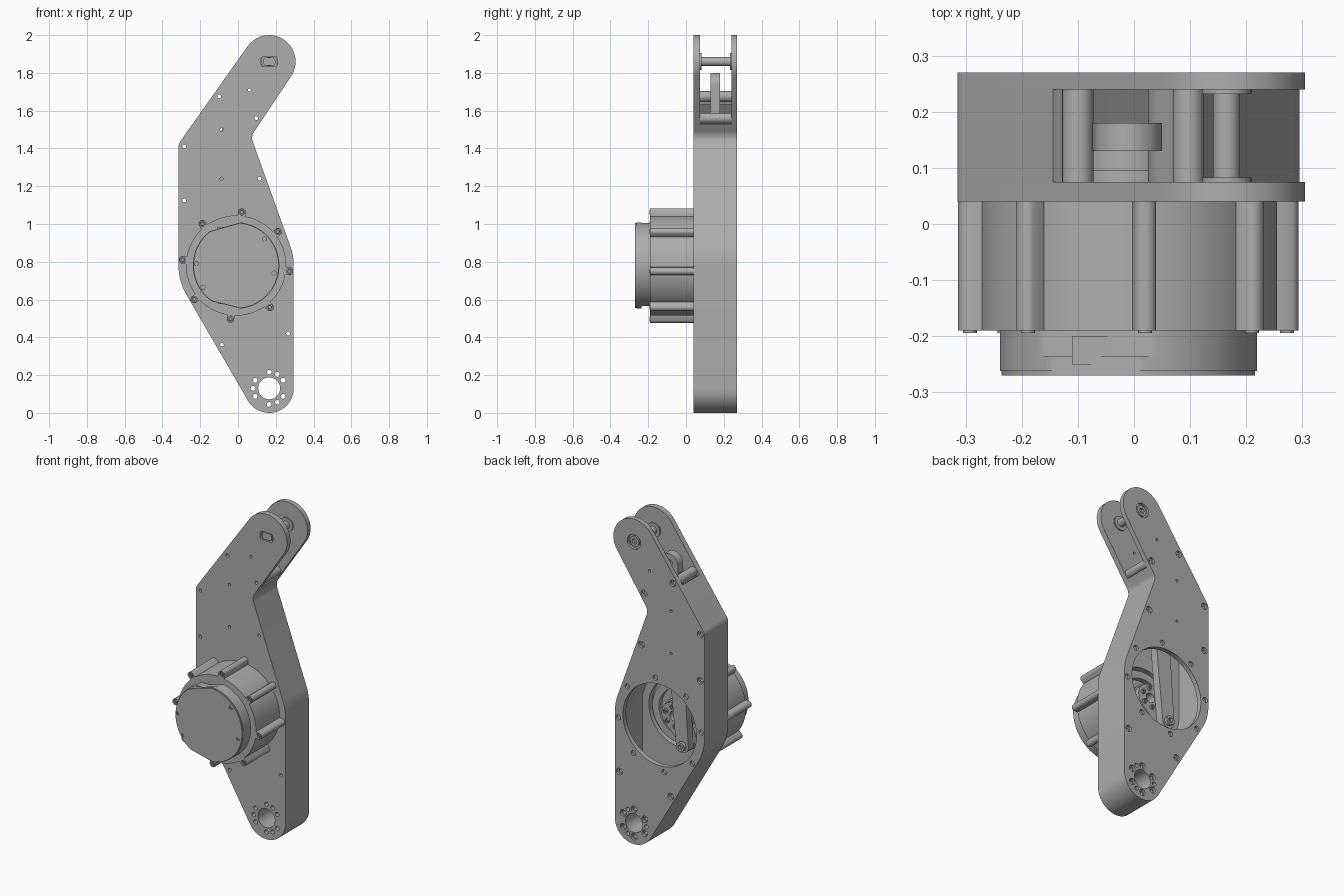
import bpy, bmesh
from math import sin, cos, acos, atan2, hypot, sqrt, pi, tau, radians

cube = bpy.data.objects.get("Cube")
if cube:
    bpy.data.objects.remove(cube)

grey = bpy.data.materials.new("machined_grey")
grey.use_nodes = True
tone = (0.42, 0.42, 0.42, 1)
grey.diffuse_color = tone
grey.node_tree.nodes["Principled BSDF"].inputs["Base Color"].default_value = tone


def circle(c, r, n=32):
    return [(c[0] + r * cos(tau * i / n), c[1] + r * sin(tau * i / n)) for i in range(n)]


def polar(c, r, deg):
    return (c[0] + r * cos(radians(deg)), c[1] + r * sin(radians(deg)))


def belt(circles, steps=20):
    """Arcs of a line wrapped round circles; a negative radius bends inward."""
    n = len(circles)
    normals = []
    for i in range(n):
        x0, y0, r0 = circles[i]
        x1, y1, r1 = circles[(i + 1) % n]
        d = hypot(x1 - x0, y1 - y0)
        normals.append(atan2(y1 - y0, x1 - x0) - acos((r0 - r1) / d))
    arcs = []
    for i, (x, y, r) in enumerate(circles):
        a, b = normals[i - 1], normals[i]
        sweep = (b - a) % tau
        if r < 0 or sweep > 6:
            sweep -= tau
        arcs.append([(x + r * cos(a + sweep * k / steps), y + r * sin(a + sweep * k / steps))
                     for k in range(steps + 1)])
    return arcs


def flat(arcs):
    return [p for arc in arcs for p in arc]


def prism(name, outline, y0, y1, holes=()):
    """Solid with holes, drawn in x and z and running from y0 to y1."""
    curve = bpy.data.curves.new(name, 'CURVE')
    curve.dimensions = '2D'
    curve.fill_mode = 'BOTH'
    curve.extrude = (y1 - y0) / 2
    for loop in [outline, *holes]:
        spline = curve.splines.new('POLY')
        spline.points.add(len(loop) - 1)
        for point, (x, z) in zip(spline.points, loop):
            point.co = (x, z, 0, 1)
        spline.use_cyclic_u = True
    helper = bpy.data.objects.new(name + "_curve", curve)
    bpy.context.collection.objects.link(helper)
    bpy.context.view_layer.update()
    graph = bpy.context.evaluated_depsgraph_get()
    mesh = bpy.data.meshes.new_from_object(helper.evaluated_get(graph))
    bpy.data.objects.remove(helper)
    bm = bmesh.new()
    bm.from_mesh(mesh)
    bmesh.ops.remove_doubles(bm, verts=bm.verts, dist=1e-5)
    for v in bm.verts:
        x, z, depth = v.co
        v.co = (x, (y0 + y1) / 2 - depth, z)
    bmesh.ops.recalc_face_normals(bm, faces=bm.faces)
    bm.to_mesh(mesh)
    bm.free()
    mesh.materials.clear()
    mesh.materials.append(grey)
    ob = bpy.data.objects.new(name, mesh)
    bpy.context.collection.objects.link(ob)
    bpy.ops.object.select_all(action='DESELECT')
    ob.select_set(True)
    bpy.context.view_layer.objects.active = ob
    bpy.ops.object.shade_smooth_by_angle(angle=radians(30))
    return ob


def bolt(name, c, r, y0, y1):
    prism(name, circle(c, r, 24), y0, y1, [circle(c, r * 0.55, 6)])


# Layout
motor, foot, tip = (-0.01, 0.78), (0.165, 0.13), (0.165, 1.86)
body = [(-0.255, 1.405, 0.06), (*motor, 0.305), (*foot, 0.13),
        (*motor, 0.305), (0.135, 1.455, -0.06), (*tip, 0.14)]
wall = 0.05
cavity = [(x, z, r - wall) for x, z, r in body]
cavity[2] = (0.165, 0.32, 0.08)

wall_screws = [(-0.285, 1.41), (-0.285, 1.125), (0.115, 1.24), (0.265, 0.42), (-0.085, 0.36)]
post_screws = [(-0.1, 1.675), (0.097, 1.56)]
small_holes = [(0.06, 1.71), (-0.087, 1.5), (-0.087, 1.24)]
motor_bolts = [polar(motor, 0.284, 84 + 45 * k) for k in range(8)]
foot_large = [polar(foot, 0.085, a) for a in (30, 90, 150, 210, 270, 330)]
foot_small = [polar(foot, 0.085, a) for a in (60, 180, 300)]

outer, inner = belt(body), belt(cavity)
shell = flat(outer)
screw_holes = [circle(c, 0.01, 16) for c in wall_screws + post_screws]
pin_holes = [circle(c, 0.008, 16) for c in small_holes]
foot_holes = [circle(foot, 0.058, 48)] + [circle(c, 0.013, 16) for c in foot_large + foot_small]


# Side plates
def double_flat(c, r, h):
    return [(x, max(c[1] - h, min(c[1] + h, z))) for x, z in circle(c, r, 48)]


prism("front_plate", shell, 0.04, 0.075, screw_holes + pin_holes + foot_holes +
      [circle(motor, 0.21, 64), double_flat(tip, 0.045, 0.026)])
opening = circle(motor, 0.25, 72)
prism("back_plate_inner", shell, 0.24, 0.255, screw_holes + pin_holes + foot_holes +
      [opening, circle(tip, 0.02)])
prism("back_plate_outer", shell, 0.255, 0.27, pin_holes +
      [opening, circle(tip, 0.045), foot_holes[0]] +
      [circle(c, 0.02, 20) for c in wall_screws + post_screws + foot_large] +
      [circle(c, 0.013, 16) for c in foot_small] +
      [circle(c, 0.016, 20) for c in motor_bolts])


# Wall between the plates, open at the upper arm
def open_path(arcs):
    def mix(p, q, t):
        return (p[0] + (q[0] - p[0]) * t, p[1] + (q[1] - p[1]) * t)
    start = mix(arcs[0][0], arcs[-1][-1], 0.45)
    end = mix(arcs[-2][-1], arcs[-1][0], 0.13)
    return [start] + flat(arcs[:-1]) + [end]


prism("side_wall", open_path(outer) + open_path(inner)[::-1], 0.075, 0.24,
      foot_holes + [circle(c, 0.01, 16) for c in wall_screws])
for c in post_screws:
    prism("spacer_post", circle(c, 0.028), 0.075, 0.24, [circle(c, 0.01, 16)])

# Pin across the fork
prism("fork_pin", circle(tip, 0.024), 0.06, 0.25)
prism("fork_pin_end", double_flat(tip, 0.033, 0.021), 0.045, 0.06)
for y in (0.075, 0.232):
    prism("fork_washer", circle(tip, 0.044), y, y + 0.008)
bolt("fork_bolt", tip, 0.032, 0.25, 0.266)


# Motor drum with bolt lobes
def lobed(base, reach, lobe, n=480):
    points = []
    for i in range(n):
        a = tau * i / n
        r = base
        for k in range(8):
            d = a - radians(84 + 45 * k)
            side = reach * sin(d)
            if abs(side) < lobe and cos(d) > 0:
                r = max(r, reach * cos(d) + sqrt(lobe ** 2 - side ** 2))
        points.append(polar(motor, r, a * 180 / pi))
    return points


drum = lobed(0.265, 0.284, 0.021)
prism("motor_drum", drum, -0.175, 0.04)
prism("motor_flange", drum, -0.19, -0.175, [circle(c, 0.015, 20) for c in motor_bolts])
for c in motor_bolts:
    bolt("motor_bolt", c, 0.0125, -0.194, -0.175)


# Motor cap with flats over the connectors
def cap_outline(r, top, bottom):
    points = []
    for i in range(180):
        a = tau * i / 180
        reach = r
        for angle, dist in ((106, top), (256, bottom)):
            facing = cos(a - radians(angle))
            if facing > 0:
                reach = min(reach, dist / facing)
        points.append(polar(motor, reach, a * 180 / pi))
    return points


cap_screws = [(0.14, 0.92), (-0.22, 0.79), (0.19, 0.74), (-0.185, 0.665)]
prism("motor_cap_base", cap_outline(0.229, 0.205, 0.19), -0.235, -0.19)
prism("motor_cap_body", cap_outline(0.229, 0.213, 0.215), -0.262, -0.235)
prism("motor_cap_face", cap_outline(0.226, 0.211, 0.213), -0.27, -0.262,
      [circle(c, 0.011, 16) for c in cap_screws])
for c in cap_screws:
    bolt("cap_screw", c, 0.009, -0.267, -0.26)
for angle, dist in ((106, 0.2), (256, 0.195)):
    c = polar(motor, dist, angle)
    prism("connector", [(c[0] + 0.045 * u, c[1] + 0.013 * v)
                        for u, v in ((-1, -1), (1, -1), (1, 1), (-1, 1))], -0.25, -0.2)

# Output hub and crank
crank_end, link_top = (-0.10, 0.64), (-0.01, 1.74)
prism("output_ring", circle(motor, 0.19, 64), 0.04, 0.07, [circle(motor, 0.145, 48)])
prism("output_hub", circle(motor, 0.095, 48), 0.04, 0.095, [circle(motor, 0.03)])
prism("crank", flat(belt([(*motor, 0.085), (*crank_end, 0.045)])), 0.095, 0.13,
      [circle(motor, 0.03)])
for k in range(6):
    bolt("hub_bolt", polar(motor, 0.058, 60 * k + 20), 0.014, 0.13, 0.142)

# Push link up to the fork
prism("push_link", flat(belt([(*link_top, 0.06), (*crank_end, 0.042)])), 0.13, 0.18,
      [circle(link_top, 0.025)])
bolt("crank_bolt", crank_end, 0.028, 0.18, 0.2)
